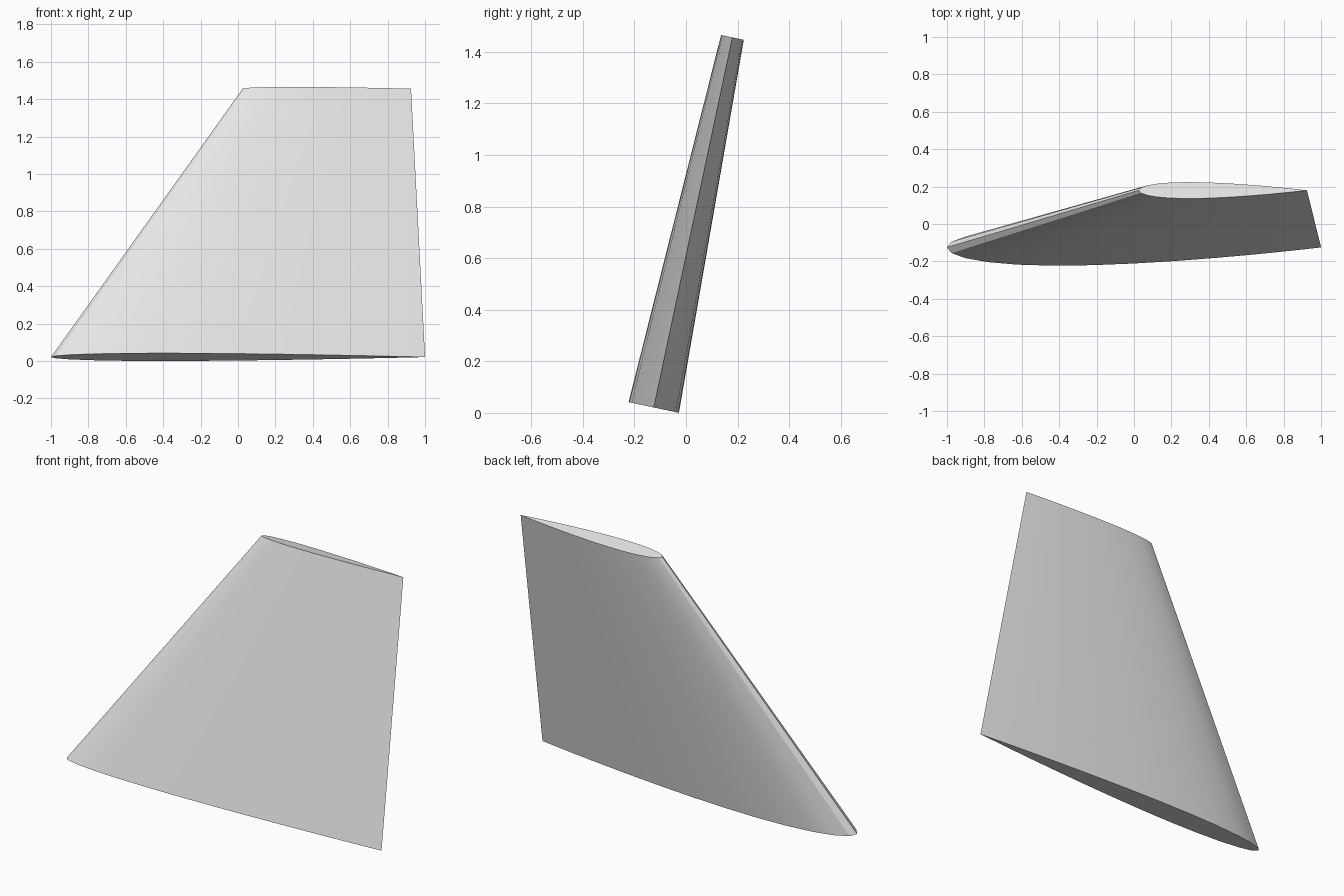
import bpy, bmesh, math
from mathutils import Vector

cube = bpy.data.objects.get("Cube")
if cube:
    bpy.data.objects.remove(cube, do_unlink=True)

STEPS = 14                    # chordwise divisions per side
THICKNESS = 0.10              # section thickness / chord
CANT = math.radians(12)       # sideways lean of the fin
across = Vector((0, math.cos(CANT), -math.sin(CANT)))


def half_thickness(u):
    """Symmetric airfoil with a closed trailing edge."""
    return 5 * THICKNESS * (0.2969 * math.sqrt(u) - 0.126 * u - 0.3516 * u**2
                            + 0.2843 * u**3 - 0.1036 * u**4)


def section(bm, nose, chord):
    """Closed airfoil loop, nose first, round the +across side to the tail and back."""
    loop = []
    for i in range(2 * STEPS):
        u = (1 - math.cos(math.pi * i / STEPS)) / 2
        h = 0 if i in (0, STEPS) else half_thickness(u)
        side = 1 if i < STEPS else -1
        loop.append(bm.verts.new(nose + Vector((u * chord, 0, 0)) + across * (side * h * chord)))
    return loop


# Paint
grey = bpy.data.materials.new("light_grey")
grey.use_nodes = True
colour = (0.8, 0.8, 0.8, 1)
grey.diffuse_color = colour
grey.node_tree.nodes["Principled BSDF"].inputs["Base Color"].default_value = colour

# Swept, tapered fin lofted from root to tip
bm = bmesh.new()
root = section(bm, Vector((-1, -0.125, 0.021)), 2.0)
tip = section(bm, Vector((0.025, 0.18, 1.456)), 0.9)
n = len(root)
for i in range(n):
    j = (i + 1) % n
    bm.faces.new((root[i], root[j], tip[j], tip[i]))
bm.faces.new(root)
bm.faces.new(tip)
bmesh.ops.recalc_face_normals(bm, faces=bm.faces)

mesh = bpy.data.meshes.new("fin")
bm.to_mesh(mesh)
bm.free()
mesh.materials.append(grey)
fin = bpy.data.objects.new("fin", mesh)
bpy.context.collection.objects.link(fin)
bpy.context.view_layer.objects.active = fin
fin.select_set(True)
bpy.ops.object.shade_smooth_by_angle(angle=math.radians(30))
